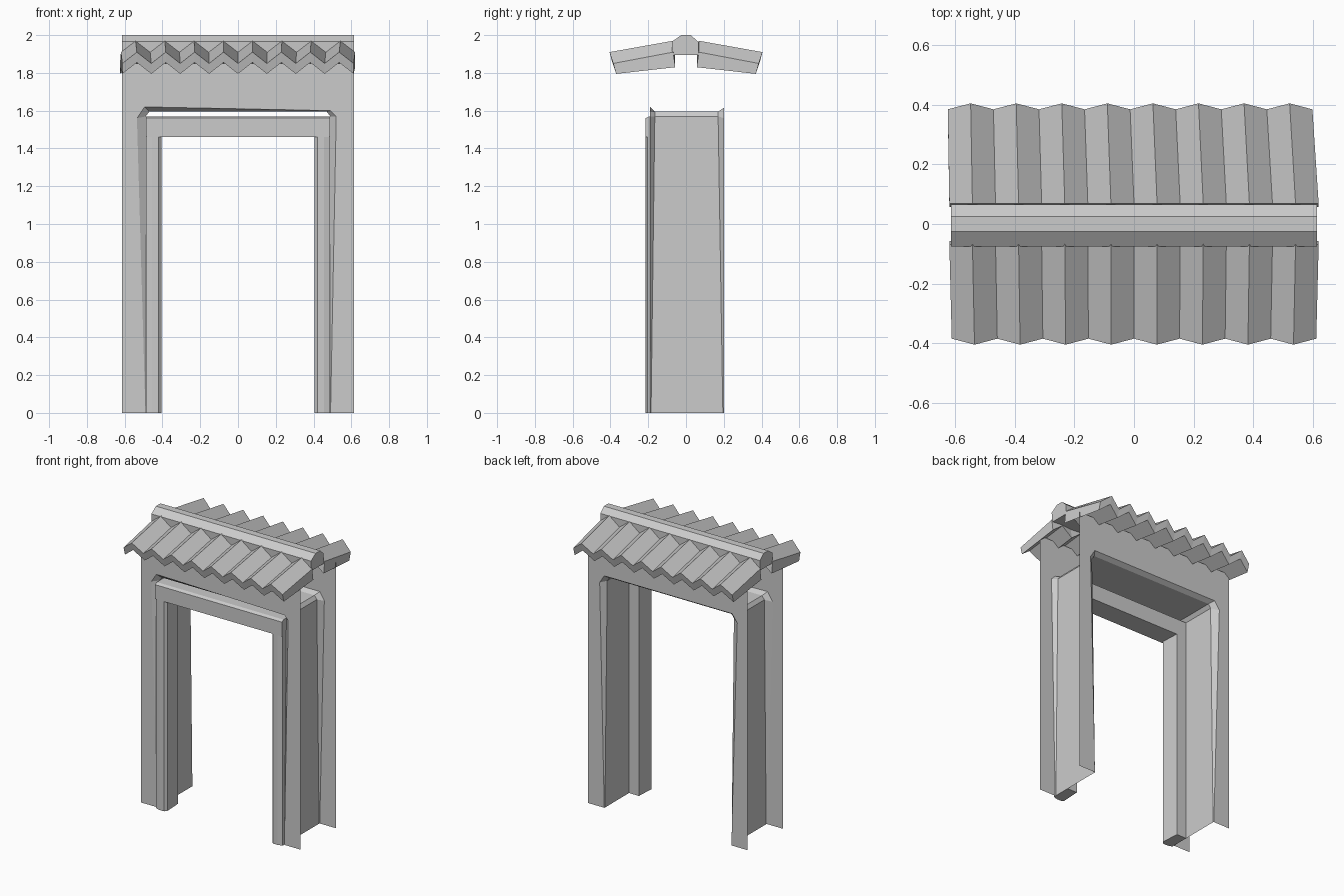
import bpy

cube = bpy.data.objects.get("Cube")
if cube:
    bpy.data.objects.remove(cube, do_unlink=True)

grey = bpy.data.materials.new("stone_grey")
grey.use_nodes = True
COLOR = (0.6, 0.6, 0.6, 1)
grey.diffuse_color = COLOR
grey.node_tree.nodes["Principled BSDF"].inputs["Base Color"].default_value = COLOR


def make(name, verts, faces):
    mesh = bpy.data.meshes.new(name)
    mesh.from_pydata(verts, [], faces)
    mesh.materials.append(grey)
    obj = bpy.data.objects.new(name, mesh)
    bpy.context.collection.objects.link(obj)
    return obj


def loft(name, rings, closed=True, caps=True):
    """Skin a list of rings that have equal point counts."""
    n = len(rings[0])
    verts = [p for ring in rings for p in ring]
    faces = []
    for r in range(len(rings) - 1):
        for i in range(n if closed else n - 1):
            j = (i + 1) % n
            faces.append((r * n + i, r * n + j, (r + 1) * n + j, (r + 1) * n + i))
    if caps:
        faces.append(tuple(reversed(range(n))))
        faces.append(tuple(range((len(rings) - 1) * n, len(rings) * n)))
    return make(name, verts, faces)


# Opening outlines: splayed edge on the walls, straight inside the passage
front_hole = [(-.49, 0), (-.535, 1.56), (-.495, 1.62), (.49, 1.60), (.52, 1.57), (.49, 0)]
inner_hole = [(-.488, 0), (-.488, 1.57), (-.47, 1.595), (.47, 1.595), (.488, 1.57), (.488, 0)]
back_hole = [(-.49, 0), (-.535, 1.56), (-.495, 1.615), (.49, 1.615), (.525, 1.56), (.49, 0)]
HALF, WALL_TOP = .615, 1.85


def wall(name, y, hole):
    outline = [(HALF, 0), (HALF, WALL_TOP), (-HALF, WALL_TOP), (-HALF, 0)] + hole
    return make(name, [(x, y, z) for x, z in outline], [tuple(range(len(outline)))])


wall("front_wall", -.19, front_hole)
wall("back_wall", .2, back_hole)


# Passage lining with a splay that widens towards the top
def lining_ring(hole, y_low, y_high):
    return [(x, y_high if z > 0 else y_low, z) for x, z in hole]


loft("passage_lining", [
    lining_ring(front_hole, -.19, -.19),
    lining_ring(inner_hole, -.185, -.165),
    lining_ring(inner_hole, .195, .17),
    lining_ring(back_hole, .2, .2)], closed=False, caps=False)

# Door frame: two posts and a lintel
post = [(.412, -.07), (.405, -.2), (.42, -.215), (.455, -.215), (.488, -.205), (.488, -.07)]
for side, name in ((-1, "right_post"), (1, "left_post")):
    ring = post if side > 0 else [(-x, y) for x, y in reversed(post)]
    loft(name, [[(x, y, z) for x, y in ring] for z in (0, 1.46)])

beam = [(-.07, 1.46), (-.07, 1.57), (-.195, 1.57), (-.215, 1.56), (-.215, 1.46)]
loft("lintel", [[(x, y, z) for y, z in beam] for x in (-.488, .488)])

# Ridge cap
ridge = [(-.072, 1.895), (.065, 1.895), (.065, 1.965), (.025, 2), (-.025, 2), (-.075, 1.965)]
loft("ridge_cap", [[(x, y, z) for y, z in ridge] for x in (-HALF, HALF)])


# Pleated tile slopes
def tiles(name, side, shift):
    rings = []
    for i in range(17):
        t = i / 8 - 1
        high = i % 2
        drop = 0 if high else .06
        back = 0 if high else .02
        inner, outer = t * .62, t * .612 + shift
        rings.append([
            (inner, side * .068, 1.97 - drop),
            (outer, side * (.405 - back), 1.91 - drop),
            (outer, side * (.39 - back), 1.855 - drop),
            (inner, side * .057, 1.89 - drop)])
    if side > 0:
        rings = [list(reversed(r)) for r in rings]
    loft(name, rings)


tiles("front_tiles", -1, 0)
tiles("back_tiles", 1, -.013)
